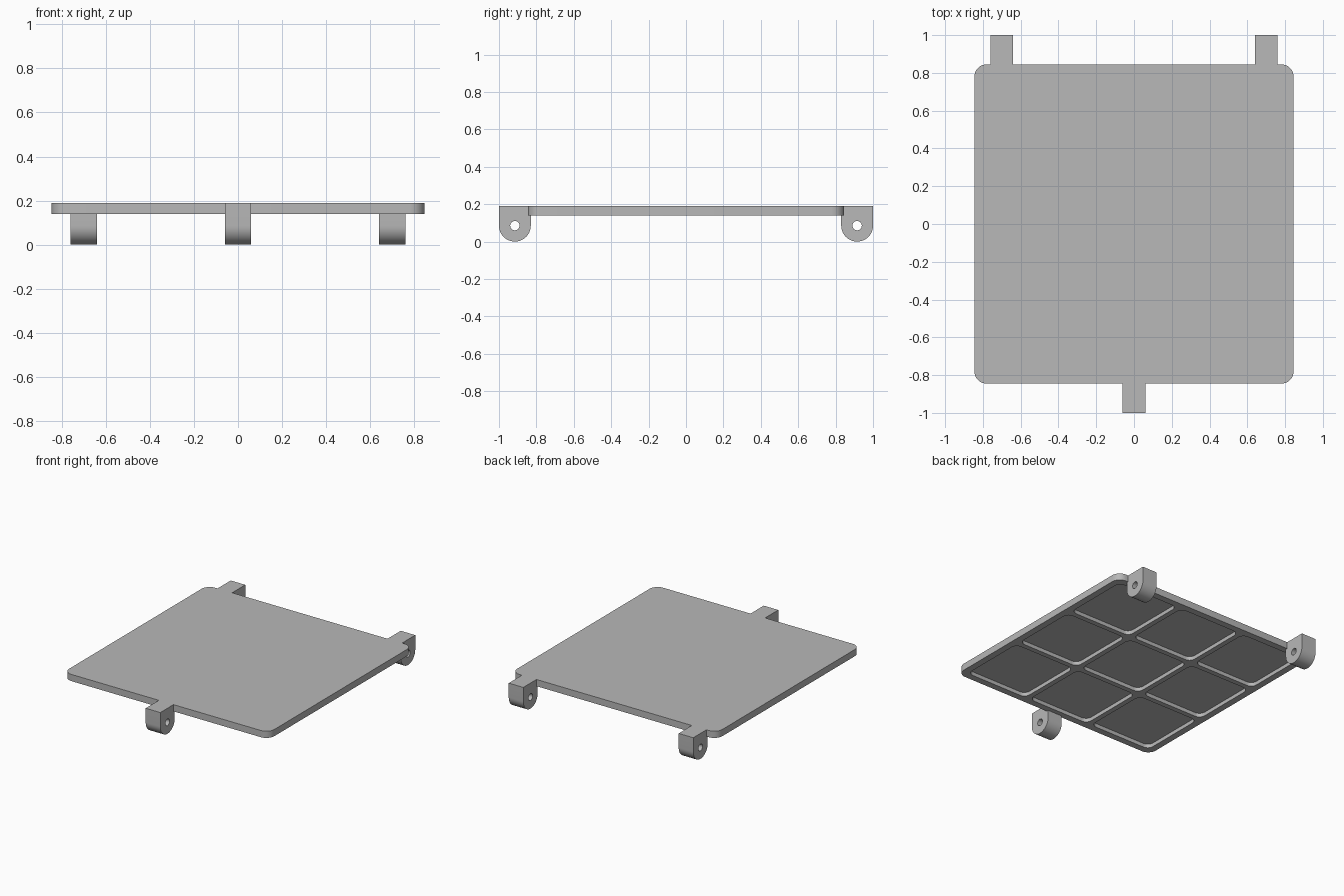
import bpy, bmesh, math
from mathutils import Vector

cube = bpy.data.objects.get("Cube")
if cube:
    bpy.data.objects.remove(cube, do_unlink=True)

grey = bpy.data.materials.new("plain grey")
grey.use_nodes = True
colour = (0.48, 0.48, 0.48, 1)
grey.diffuse_color = colour
grey.node_tree.nodes["Principled BSDF"].inputs["Base Color"].default_value = colour

HALF = 0.845                  # half width of the panel
BOTTOM, TOP = 0.14, 0.19      # panel underside and top
FLOOR = 0.168                 # depth reached by the pockets
PITCH, POCKET = 0.543, 0.505  # pocket spacing and size
LUG_R = 0.085
LUG_Y = 1 - LUG_R


def arc(cx, cy, r, start, end, steps):
    angles = [math.radians(start + (end - start) * i / steps) for i in range(steps + 1)]
    return [(cx + r * math.cos(a), cy + r * math.sin(a)) for a in angles]


def rounded_square(cx, cy, half, r):
    d = half - r
    corners = [(d, d), (-d, d), (-d, -d), (d, -d)]
    return [p for i, (x, y) in enumerate(corners)
            for p in arc(cx + x, cy + y, r, 90 * i, 90 * i + 90, 8)]


def prism(name, outlines, low, high, along_x=False):
    """Extrude closed outlines along z, or along x for (y, z) outlines."""
    bm = bmesh.new()
    for outline in outlines:
        rings = []
        for t in (low, high):
            rings.append([bm.verts.new((t, a, b) if along_x else (a, b, t))
                          for a, b in outline])
        lower, upper = rings
        bm.faces.new(lower)
        bm.faces.new(upper)
        for i in range(len(outline)):
            j = (i + 1) % len(outline)
            bm.faces.new((lower[i], lower[j], upper[j], upper[i]))
    bmesh.ops.recalc_face_normals(bm, faces=bm.faces)
    mesh = bpy.data.meshes.new(name)
    bm.to_mesh(mesh)
    bm.free()
    mesh.materials.append(grey)
    obj = bpy.data.objects.new(name, mesh)
    bpy.context.collection.objects.link(obj)
    return obj


def activate(obj):
    bpy.ops.object.select_all(action="DESELECT")
    obj.select_set(True)
    bpy.context.view_layer.objects.active = obj


def cut(obj, cutter):
    """Subtract the cutter, discard it and shade the result."""
    cutter.hide_render = True
    mod = obj.modifiers.new("cut", "BOOLEAN")
    mod.operation = "DIFFERENCE"
    mod.solver = "EXACT"
    mod.object = cutter
    activate(obj)
    bpy.ops.object.modifier_apply(modifier=mod.name)
    bpy.data.objects.remove(cutter, do_unlink=True)
    bpy.ops.object.shade_smooth_by_angle(angle=math.radians(30))


# Panel with a three by three grid of pockets underneath
panel = prism("panel", [rounded_square(0, 0, HALF, 0.065)], BOTTOM, TOP)
steps = (-PITCH, 0, PITCH)
pockets = [rounded_square(x, y, POCKET / 2, 0.045) for x in steps for y in steps]
cut(panel, prism("pocket_cutter", pockets, BOTTOM - 0.05, FLOOR))

# Hinge lugs: rounded below, stepped to fit around the panel edge
profile = arc(LUG_Y, LUG_R, LUG_R, 180, 360, 24)
profile += [(1, TOP), (HALF, TOP), (HALF, BOTTOM), (LUG_Y - LUG_R, BOTTOM)]
hole = arc(LUG_Y, LUG_R, 0.025, 0, 345, 23)


def lug(name, x, front=False):
    obj = prism(name, [profile], -0.06, 0.06, along_x=True)
    cut(obj, prism("hole_cutter", [hole], -0.1, 0.1, along_x=True))
    obj.location = Vector((x, 0, 0))
    if front:
        obj.rotation_euler.z = math.pi


lug("front_lug", 0, front=True)
lug("back_left_lug", 0.7)
lug("back_right_lug", -0.7)
